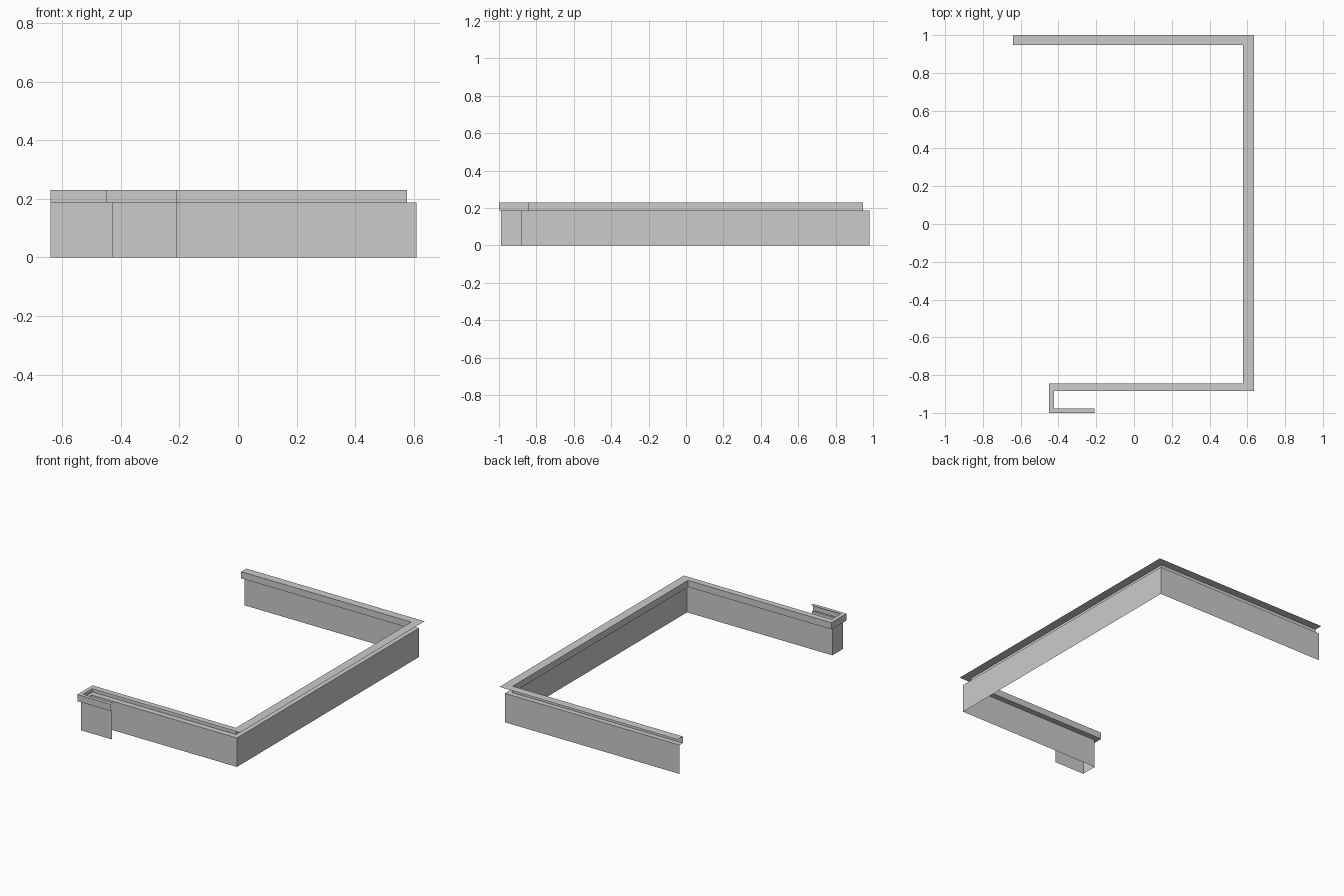
import bpy

cube = bpy.data.objects.get("Cube")
if cube:
    bpy.data.objects.remove(cube, do_unlink=True)

grey = bpy.data.materials.new("plain_grey")
grey.use_nodes = True
colour = (0.6, 0.6, 0.6, 1)
grey.diffuse_color = colour
grey.node_tree.nodes["Principled BSDF"].inputs["Base Color"].default_value = colour

BACK_END, RETURN_END = -0.64, -0.21


def outline(back, right, front, jog, ret):
    """Open plan line: back run, side run, front run, jog and short return."""
    return [(BACK_END, back), (right, back), (right, front),
            (jog, front), (jog, ret), (RETURN_END, ret)]


# Plan lines shared by the thin sheets
wall_line = outline(0.98, 0.61, -0.882, -0.43, -0.99)
inner_line = outline(0.947, 0.577, -0.845, -0.45, -1.0)
outer_line = outline(1.0, 0.635, -0.885, -0.423, -0.976)
WALL_TOP, CAP_TOP = 0.187, 0.23


def sheet(name, rails):
    """Skin a strip of quads between successive (plan line, height) rails."""
    verts = [(x, y, z) for line, z in rails for x, y in line]
    n = len(wall_line)
    faces = []
    for r in range(len(rails) - 1):
        for i in range(n - 1):
            a = r * n + i
            faces.append((a, a + n, a + n + 1, a + 1))
    mesh = bpy.data.meshes.new(name)
    mesh.from_pydata(verts, [], faces)
    mesh.materials.append(grey)
    obj = bpy.data.objects.new(name, mesh)
    bpy.context.collection.objects.link(obj)
    return obj


# Upright wall
sheet("wall", [(wall_line, 0), (wall_line, WALL_TOP)])

# Trim: soffit, fascia and flat top
sheet("cornice", [(wall_line, WALL_TOP), (inner_line, WALL_TOP),
                  (inner_line, CAP_TOP), (outer_line, CAP_TOP)])
